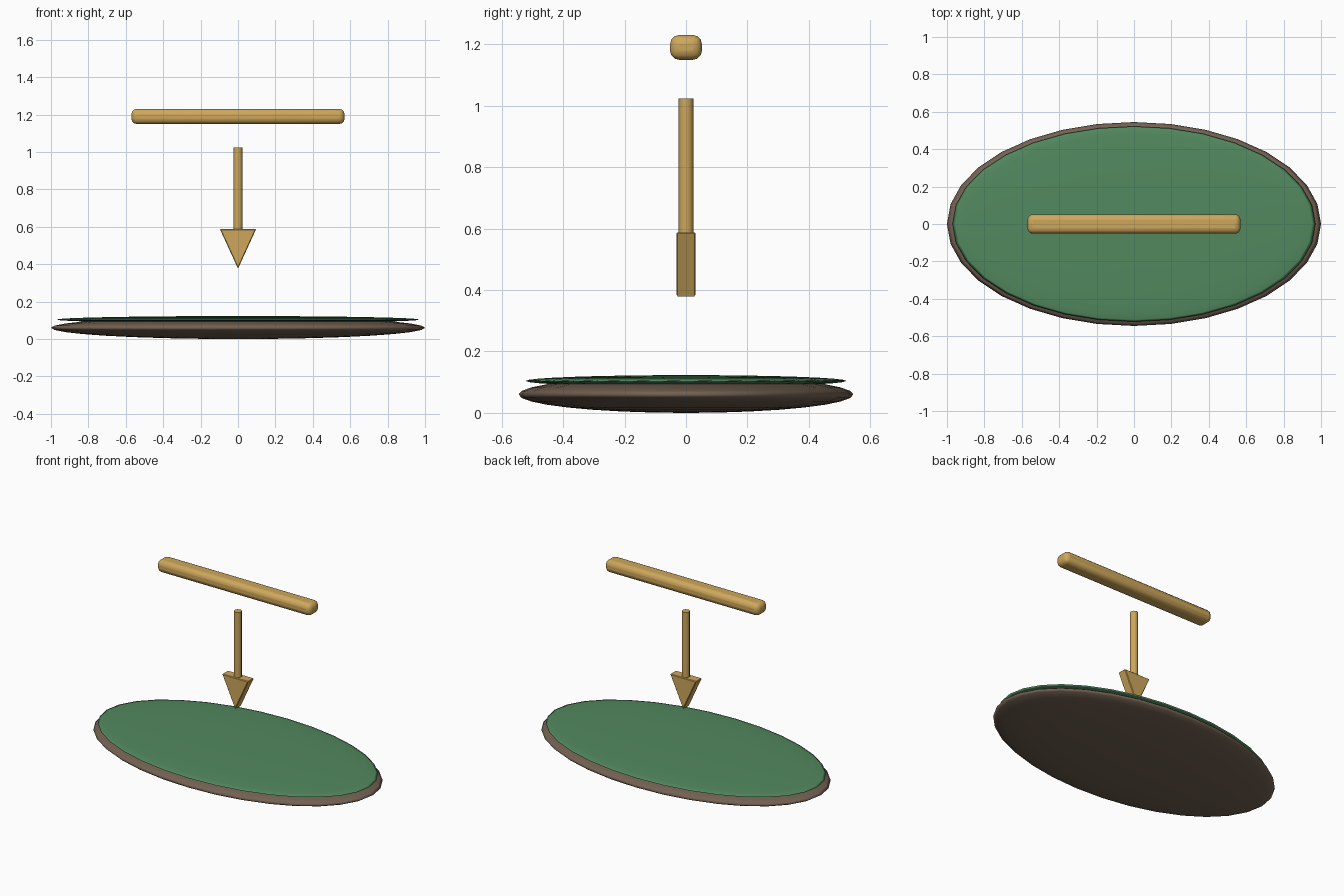
import bpy, bmesh, math

if "Cube" in bpy.data.objects:
    bpy.data.objects.remove(bpy.data.objects["Cube"])

def material(name, color):
    m = bpy.data.materials.new(name)
    m.diffuse_color = (*color, 1)
    m.use_nodes = True
    m.node_tree.nodes["Principled BSDF"].inputs["Base Color"].default_value = m.diffuse_color
    return m

BROWN = material("brown", (0.17, 0.12, 0.085))
GREEN = material("green", (0.085, 0.25, 0.115))
GOLD = material("gold", (0.62, 0.39, 0.105))

def finish(name, mat, angle=None):
    ob = bpy.context.object
    ob.name = name
    ob.data.materials.append(mat)
    bpy.ops.object.transform_apply(location=False, rotation=True, scale=True)
    if angle:
        bpy.ops.object.shade_smooth_by_angle(angle=math.radians(angle))
    return ob

def bevel(ob, width, segments):
    b = ob.modifiers.new("bevel", 'BEVEL')
    b.width, b.segments = width, segments

def flat_ellipsoid(name, z, radii, mat):
    bpy.ops.mesh.primitive_uv_sphere_add(segments=32, ring_count=16, location=(0, 0, z))
    bpy.context.object.scale = radii
    ob = finish(name, mat)
    bpy.ops.object.shade_smooth()
    return ob

# Oval soil base and grass cap, both flattened ellipsoids
flat_ellipsoid("soil_base", 0.06, (1.0, 0.545, 0.06), BROWN)
flat_ellipsoid("grass_top", 0.104, (0.97, 0.522, 0.019), GREEN)

# Floating rounded bar
bpy.ops.mesh.primitive_cube_add(size=1, location=(0, 0, 1.19))
bpy.context.object.scale = (1.14, 0.104, 0.081)
bar = finish("sign_bar", GOLD, 50)
bevel(bar, 0.03, 3)

# Arrow shaft
bpy.ops.mesh.primitive_cylinder_add(vertices=8, radius=0.025, depth=0.44, location=(0, 0, 0.804))
finish("arrow_shaft", GOLD, 50)

# Arrow head: triangular prism pointing down
bm = bmesh.new()
face = bm.faces.new([bm.verts.new(p) for p in
                     ((-0.097, -0.031, 0.588), (0, -0.031, 0.376), (0.097, -0.031, 0.588))])
ext = bmesh.ops.extrude_face_region(bm, geom=[face])
bmesh.ops.translate(bm, vec=(0, 0.062, 0),
                    verts=[v for v in ext["geom"] if isinstance(v, bmesh.types.BMVert)])
bmesh.ops.recalc_face_normals(bm, faces=bm.faces)
mesh = bpy.data.meshes.new("arrow_head")
bm.to_mesh(mesh)
bm.free()
head = bpy.data.objects.new("arrow_head", mesh)
bpy.context.collection.objects.link(head)
mesh.materials.append(GOLD)
bevel(head, 0.004, 1)
